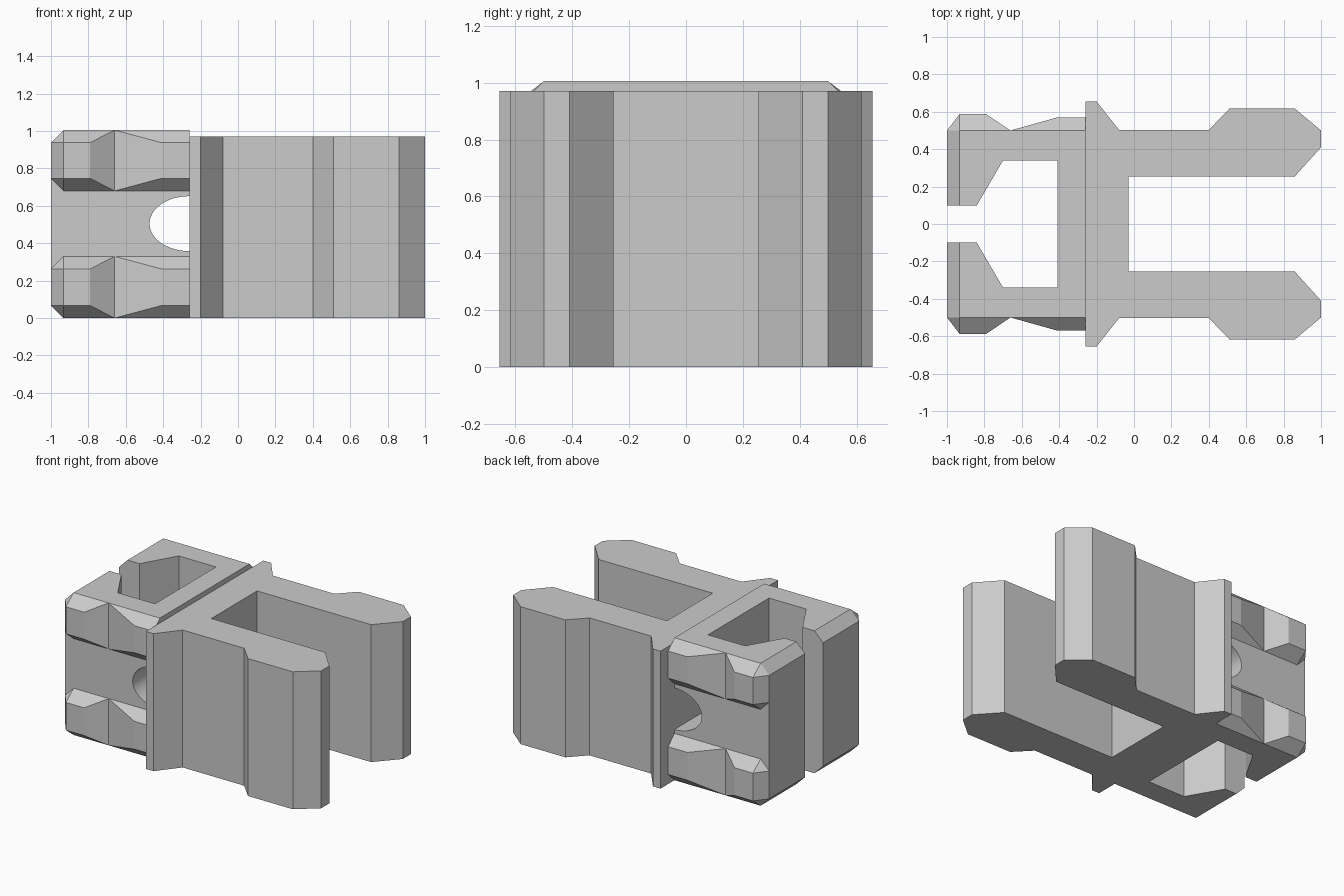
import bpy, bmesh, math
from mathutils import Vector

cube = bpy.data.objects.get("Cube")
if cube:
    bpy.data.objects.remove(cube)

grey = bpy.data.materials.new("light grey")
grey.use_nodes = True
COLOUR = (0.6, 0.6, 0.6, 1)
grey.diffuse_color = COLOUR
grey.node_tree.nodes["Principled BSDF"].inputs["Base Color"].default_value = COLOUR

BODY_H, CLIP_H = 0.97, 1.005   # heights of the two halves
JOIN, WALL = -0.26, 0.5        # joining plane and clip side wall
CHAMFER = 0.067


def make_object(name, bm):
    bmesh.ops.recalc_face_normals(bm, faces=bm.faces)
    mesh = bpy.data.meshes.new(name)
    bm.to_mesh(mesh)
    bm.free()
    mesh.materials.append(grey)
    obj = bpy.data.objects.new(name, mesh)
    bpy.context.collection.objects.link(obj)
    return obj


def prism(half, height):
    """Extrude an outline given by its +y half, mirrored across y = 0."""
    outline = half + [(x, -y) for x, y in reversed(half)]
    bm = bmesh.new()
    face = bm.faces.new([bm.verts.new((x, y, 0)) for x, y in outline])
    top = bmesh.ops.extrude_face_region(bm, geom=[face])["geom"]
    verts = [v for v in top if isinstance(v, bmesh.types.BMVert)]
    bmesh.ops.translate(bm, vec=(0, 0, height), verts=verts)
    return bm


# Flanged fork with two thick-ended prongs
fork = prism([(JOIN, 0.655), (-0.2, 0.655), (-0.08, 0.503), (0.4, 0.503),
              (0.51, 0.617), (0.86, 0.617), (1, 0.5), (1, 0.41),
              (0.86, 0.255), (-0.03, 0.255)], BODY_H)
make_object("fork", fork)

# Clip body with hooked jaws, chamfered along its outer end
clip = prism([(JOIN, WALL), (-1, WALL), (-1, 0.1), (-0.84, 0.1),
              (-0.7, 0.34), (-0.41, 0.34)], CLIP_H)
for z, side in ((CLIP_H, 1), (0, -1)):
    bmesh.ops.bisect_plane(clip, geom=clip.verts[:] + clip.edges[:] + clip.faces[:],
                           plane_co=(-1 + CHAMFER, 0, z), plane_no=(-1, 0, side),
                           clear_outer=True)
    bmesh.ops.holes_fill(clip, edges=[e for e in clip.edges if e.is_boundary])
clip_body = make_object("clip_body", clip)

# Oval cross hole through the clip
bm = bmesh.new()
bmesh.ops.create_cone(bm, cap_ends=True, segments=48, radius1=1, radius2=1, depth=2)
for v in bm.verts:
    v.co = Vector((JOIN + 0.213 * v.co.x, 1.5 * v.co.z, 0.505 + 0.147 * v.co.y))
cutter = make_object("hole_cutter", bm)
cutter.hide_render = True
cutter.hide_set(True)
hole = clip_body.modifiers.new("hole", "BOOLEAN")
hole.operation, hole.solver, hole.object = "DIFFERENCE", "EXACT", cutter

# Bake the hole so that its wall alone can be smoothed
graph = bpy.context.evaluated_depsgraph_get()
clip_body.data = bpy.data.meshes.new_from_object(clip_body.evaluated_get(graph))
clip_body.modifiers.clear()
bpy.data.objects.remove(cutter)
bpy.context.view_layer.objects.active = clip_body
clip_body.select_set(True)
bpy.ops.object.shade_smooth_by_angle(angle=math.radians(20))
clip_body.select_set(False)


# Bevelled gripping ridges: stations along x of (x, outward depth)
STATIONS = [(-1 + CHAMFER, 0.087), (-0.79, 0.087), (-0.66, 0), (-0.41, 0.07), (JOIN, 0.07)]


def ridge(name, side, low, high):
    bm = bmesh.new()
    rings = [[(-1, 0, low + CHAMFER), (-1, 0, low + CHAMFER),
              (-1, 0, high - CHAMFER), (-1, 0, high - CHAMFER)]]
    for x, depth in STATIONS:
        bevel = CHAMFER if depth else 0
        rings.append([(x, 0, low), (x, depth, low + bevel),
                      (x, depth, high - bevel), (x, 0, high)])
    loops = [[bm.verts.new((x, side * (WALL + d), z)) for x, d, z in ring] for ring in rings]
    for a, b in zip(loops, loops[1:]):
        for i in range(3):
            bm.faces.new((a[i], a[i + 1], b[i + 1], b[i]))
    bm.faces.new(loops[-1])
    bmesh.ops.remove_doubles(bm, verts=bm.verts, dist=0.0001)
    bmesh.ops.recalc_face_normals(bm, faces=bm.faces)
    # Point the open shell outwards
    if sum(f.normal.y * f.calc_area() for f in bm.faces) * side < 0:
        bmesh.ops.reverse_faces(bm, faces=bm.faces)
    mesh = bpy.data.meshes.new(name)
    bm.to_mesh(mesh)
    bm.free()
    mesh.materials.append(grey)
    bpy.context.collection.objects.link(bpy.data.objects.new(name, mesh))


for side, face in ((-1, "front"), (1, "back")):
    ridge(f"{face}_lower_ridge", side, 0, 0.33)
    ridge(f"{face}_upper_ridge", side, 0.68, CLIP_H)
